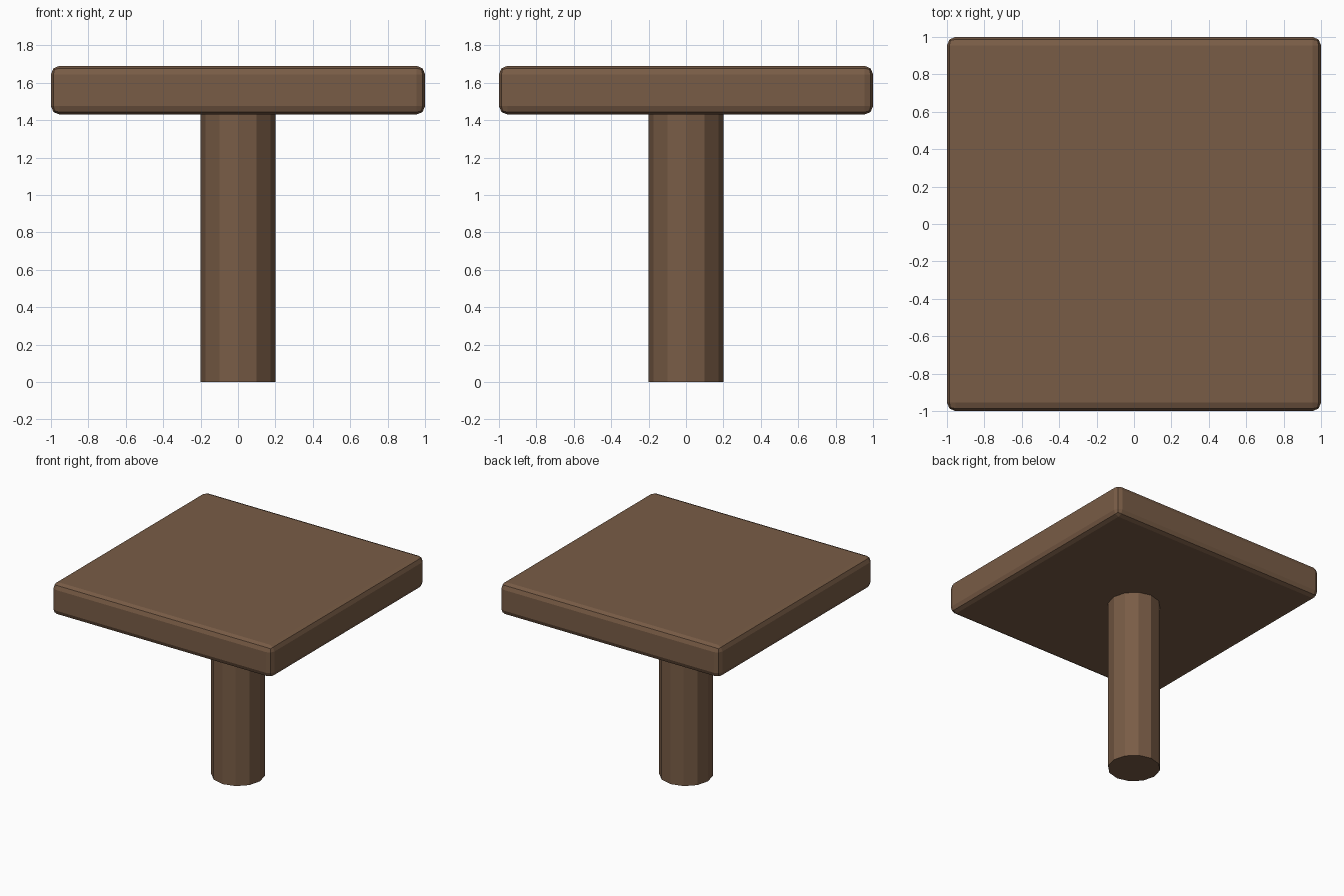
import bpy

default = bpy.data.objects.get("Cube")
if default:
    bpy.data.objects.remove(default, do_unlink=True)

# Single brown wood colour
wood = bpy.data.materials.new("brown wood")
wood.use_nodes = True
colour = (0.19, 0.107, 0.061, 1)
wood.diffuse_color = colour
wood.node_tree.nodes["Principled BSDF"].inputs["Base Color"].default_value = colour

BOTTOM, TOP = 1.43, 1.69

# Square slab with softly bevelled edges
bpy.ops.mesh.primitive_cube_add(size=1, location=(0, 0, (BOTTOM + TOP) / 2))
slab = bpy.context.object
slab.name = "table_top"
slab.scale = (2, 2, TOP - BOTTOM)
bpy.ops.object.transform_apply(location=False, rotation=False, scale=True)
bevel = slab.modifiers.new("rounded edges", "BEVEL")
bevel.width = 0.045
bevel.segments = 2
slab.data.materials.append(wood)

# Twelve-sided central post, seated slightly inside the slab
height = BOTTOM + 0.02
bpy.ops.mesh.primitive_cylinder_add(vertices=12, radius=0.2, depth=height,
                                    location=(0, 0, height / 2))
post = bpy.context.object
post.name = "central_post"
post.data.materials.append(wood)
